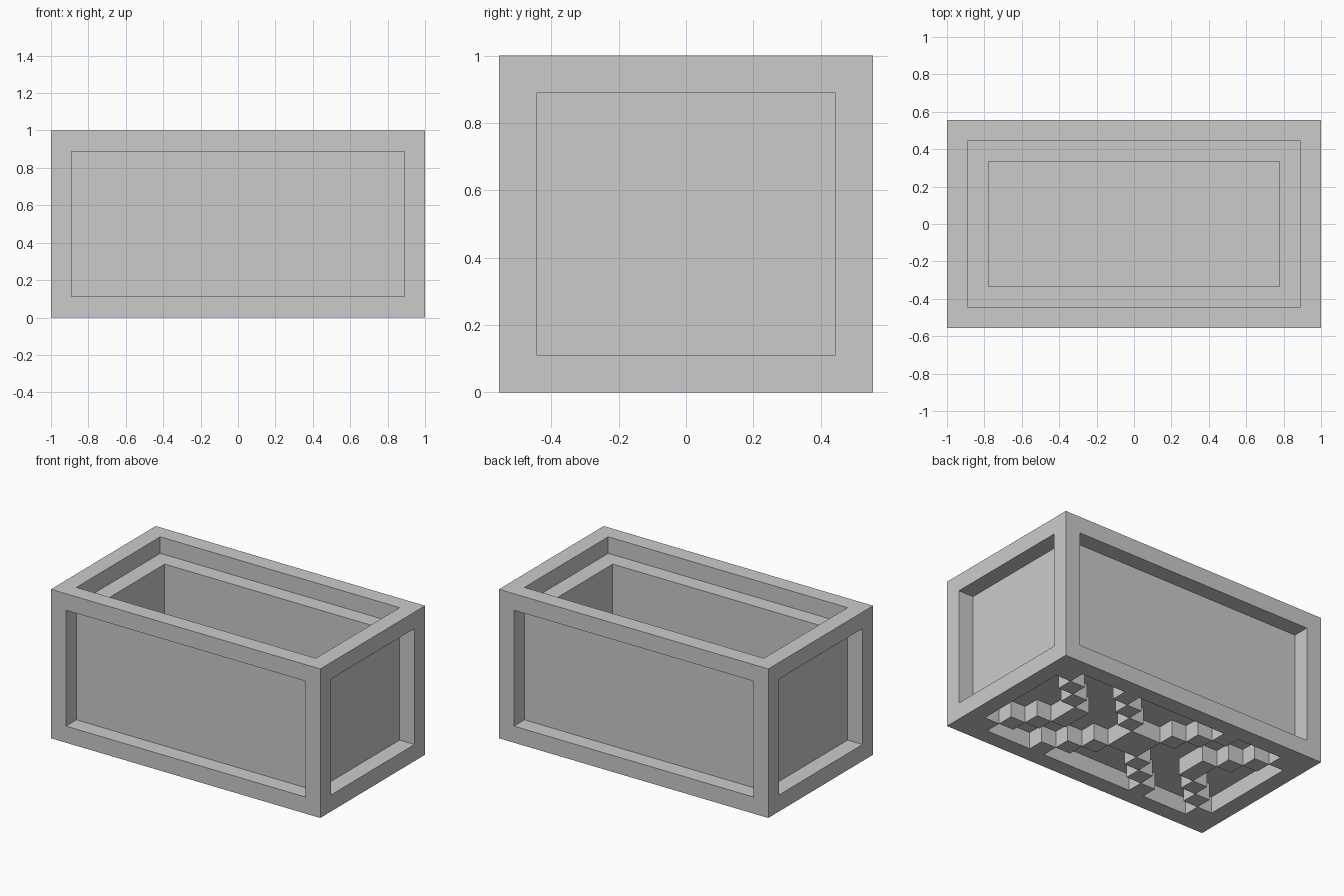
import bpy, bmesh
from mathutils import Matrix, Vector

if "Cube" in bpy.data.objects:
    bpy.data.objects.remove(bpy.data.objects["Cube"])

U = 1 / 9                     # one block: the crate is 18 x 10 x 9 blocks
NX, NY, NZ = 18, 10, 9


def box(bm, lo, hi):
    """Add a box between two corners given in blocks."""
    off = Vector((NX / 2, NY / 2, 0))
    a, b = (Vector(lo) - off) * U, (Vector(hi) - off) * U
    m = Matrix.Translation((a + b) / 2) @ Matrix.Diagonal((*(b - a), 1))
    return bmesh.ops.create_cube(bm, size=1, matrix=m)["verts"]


def finish(bm, name):
    mesh = bpy.data.meshes.new(name)
    bm.to_mesh(mesh)
    bm.free()
    obj = bpy.data.objects.new(name, mesh)
    bpy.context.collection.objects.link(obj)
    return obj


# Outer frame: rails along x and y, corner posts
bm = bmesh.new()
for z in (0, NZ - 1):
    for y in (0, NY - 1):
        box(bm, (0, y, z), (NX, y + 1, z + 1))
    for x in (0, NX - 1):
        box(bm, (x, 1, z), (x + 1, NY - 1, z + 1))
for x in (0, NX - 1):
    for y in (0, NY - 1):
        box(bm, (x, y, 1), (x + 1, y + 1, NZ - 1))
finish(bm, "frame")

# Recessed tub: top face inset to leave a flat ledge, then extruded down
bm = bmesh.new()
box(bm, (1, 1, 1), (NX - 1, NY - 1, NZ - 1))
bm.normal_update()
top = max(bm.faces, key=lambda f: f.calc_center_median().z)
bmesh.ops.inset_region(bm, faces=[top], thickness=U, use_even_offset=True)
floor = bmesh.ops.extrude_discrete_faces(bm, faces=[top])["faces"][0]
bmesh.ops.translate(bm, verts=floor.verts, vec=(0, 0, -6 * U))
bmesh.ops.recalc_face_normals(bm, faces=bm.faces)
finish(bm, "tub")

# Underside bracing: diagonal stepped bars, mirrored left to right
cells = set()
for start, y0, count in ((1, 1, 4), (5, 1, 8), (13, 5, 4)):
    for i in range(count):
        x, y = start + i, y0 + i
        cells |= {(x, y), (NX - 1 - x, y)}
bm = bmesh.new()
for x, y in sorted(cells):
    box(bm, (x, y, 0), (x + 1, y + 1, 1))
finish(bm, "underside_bracing")
